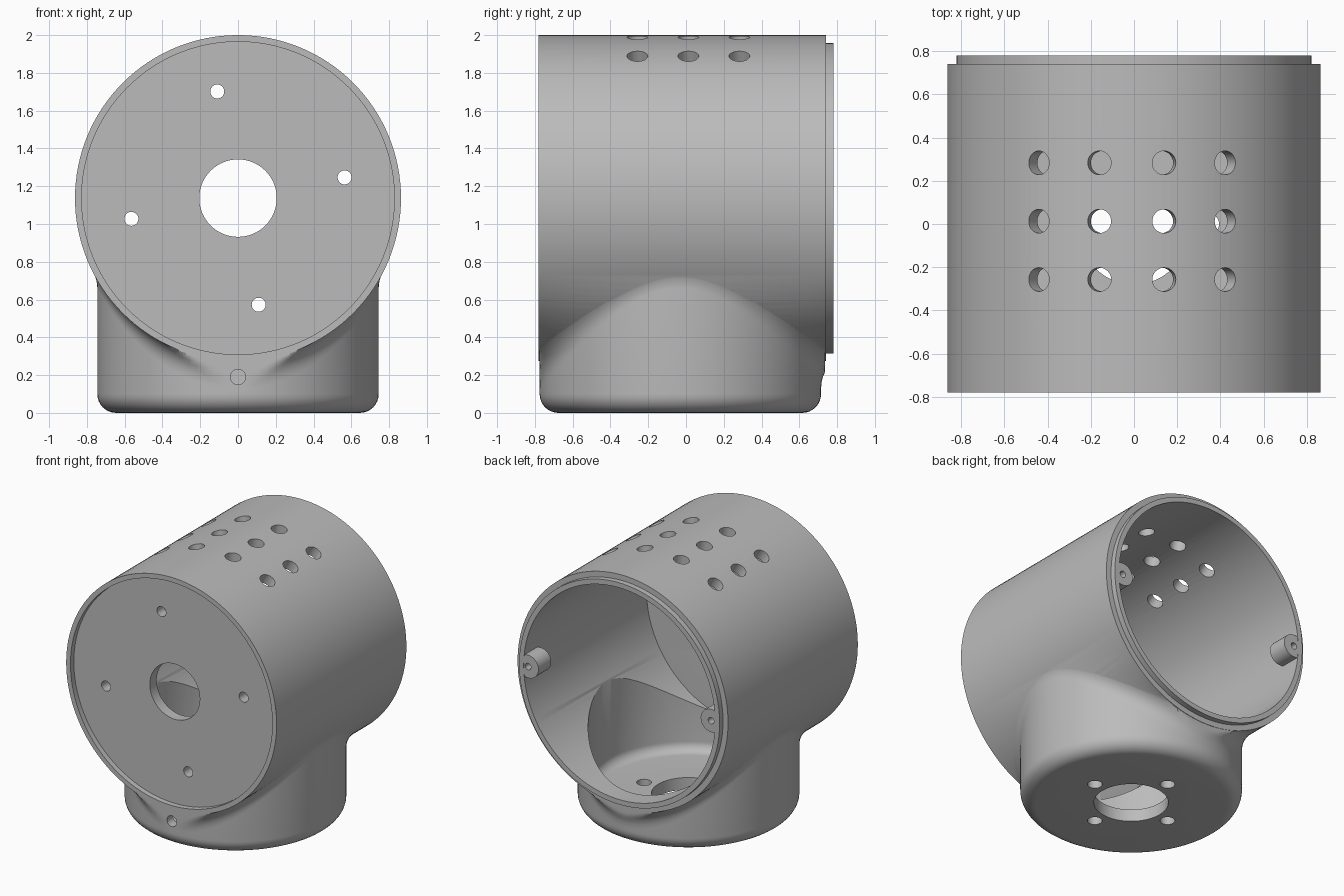
import bpy
import bmesh
from math import sin, cos, tan, atan, pi, radians, sqrt
from mathutils import Vector, Matrix

if "Cube" in bpy.data.objects:
    bpy.data.objects.remove(bpy.data.objects["Cube"])

grey = bpy.data.materials.new("grey_plastic")
grey.use_nodes = True
grey.diffuse_color = (0.5, 0.5, 0.5, 1)
grey.node_tree.nodes["Principled BSDF"].inputs["Base Color"].default_value = (0.5, 0.5, 0.5, 1)

MID = 1.137          # height of the barrel axis
BARREL = 0.863       # barrel outer radius
CUP = 0.745          # cup outer radius
CUP_Y = -0.03        # cup axis
BLEND = 0.15         # radius of the blend between cup and barrel
X, Y, Z = Vector((1, 0, 0)), Vector((0, 1, 0)), Vector((0, 0, 1))


def finish(name, bm):
    bmesh.ops.recalc_face_normals(bm, faces=bm.faces)
    mesh = bpy.data.meshes.new(name)
    bm.to_mesh(mesh)
    bm.free()
    mesh.materials.append(grey)
    obj = bpy.data.objects.new(name, mesh)
    bpy.context.collection.objects.link(obj)
    return obj


def rod(name, radius, start, axis, length, sides=32):
    """Solid cylinder from a start point along an axis."""
    bm = bmesh.new()
    centre = Vector(start) + axis * (length / 2)
    turn = axis.to_track_quat('Z', 'Y').to_matrix().to_4x4()
    bmesh.ops.create_cone(bm, cap_ends=True, segments=sides, radius1=radius,
                          radius2=radius, depth=length,
                          matrix=Matrix.Translation(centre) @ turn)
    return finish(name, bm)


def loft(name, profile, sides=128):
    """Closed solid around the cup axis; profile(angle) gives (radius, height)."""
    bm = bmesh.new()
    columns = []
    for i in range(sides):
        a = 2 * pi * i / sides
        columns.append([bm.verts.new((r * cos(a),
                                      min(max(CUP_Y + r * sin(a), -0.775), 0.737), z))
                        for r, z in profile(a)])
    for i, col in enumerate(columns):
        nxt = columns[(i + 1) % sides]
        for j in range(len(col) - 1):
            bm.faces.new((col[j], nxt[j], nxt[j + 1], col[j + 1]))
    bm.faces.new([c[0] for c in columns])
    bm.faces.new([c[-1] for c in columns])
    return finish(name, bm)


def combine(target, other, operation):
    mod = target.modifiers.new("combine", 'BOOLEAN')
    mod.operation = operation
    mod.solver = 'EXACT'
    mod.object = other
    bpy.context.view_layer.objects.active = target
    bpy.ops.object.modifier_apply(modifier=mod.name)
    bpy.data.objects.remove(other)


def rounded_base(radius, floor, fillet):
    steps = [pi / 2 * k / 8 for k in range(9)]
    return [(radius - fillet + fillet * sin(t), floor + fillet - fillet * cos(t))
            for t in steps]


def cup_outer(a):
    """Rounded base, straight wall, then a curve that flows into the barrel."""
    def under(r):
        return MID - sqrt(BARREL ** 2 - (r * cos(a)) ** 2)
    x = CUP * cos(a)
    slope = atan(abs(x) * abs(cos(a)) / sqrt(BARREL ** 2 - x * x))
    reach = BLEND * tan((pi / 2 - slope) / 2)
    corner = under(CUP)
    end = CUP + reach * cos(slope)
    pts = rounded_base(CUP, 0, 0.1)
    for k in range(9):
        t = k / 8
        pts.append((CUP + (end - CUP) * t * t,
                    (1 - t) ** 2 * (corner - reach) + 2 * t * (1 - t) * corner
                    + t * t * (under(end) + 0.006)))
    return pts + [(0.6, 0.9)]


def cup_inner(a):
    return rounded_base(0.675, 0.09, 0.07) + [(0.675, 0.85)]


# Barrel with its rear lip, joined to the cup
housing = rod("lamp_housing", BARREL, (0, -0.78, MID), Y, 1.52, 128)
combine(housing, rod("rear_lip", 0.822, (0, 0.5, MID), Y, 0.28, 128), 'UNION')
combine(housing, loft("cup", cup_outer), 'UNION')

# Hollow interior
combine(housing, rod("bore", 0.785, (0, -0.66, MID), Y, 2, 128), 'DIFFERENCE')
combine(housing, loft("cup_hollow", cup_inner), 'DIFFERENCE')

# Front plate set back behind a thin rim
combine(housing, rod("front_plate", 0.805, (0, -0.76, MID), Y, 0.1, 128), 'UNION')
combine(housing, rod("front_recess", 0.828, (0, -0.9, MID), Y, 0.16, 128), 'DIFFERENCE')

# Screw bosses inside the rear lip
for side in (-1, 1):
    boss = rod("boss", 0.085, (side * 0.75, 0.63, MID), Y, 0.148)
    combine(boss, rod("boss_limit", 0.81, (0, 0.5, MID), Y, 0.5, 128), 'INTERSECT')
    combine(housing, boss, 'UNION')
    combine(housing, rod("boss_hole", 0.024, (side * 0.75, 0.68, MID), Y, 0.3, 16), 'DIFFERENCE')

# Openings in the front plate and the cup floor, each with four screw holes
combine(housing, rod("front_opening", 0.205, (0, -0.9, MID), Y, 0.4, 64), 'DIFFERENCE')
combine(housing, rod("floor_opening", 0.25, (0, CUP_Y, -0.1), Z, 0.3, 64), 'DIFFERENCE')
for quarter in range(4):
    a = radians(11 + 90 * quarter)
    combine(housing, rod("front_screw", 0.037, (0.575 * cos(a), -0.9, MID + 0.575 * sin(a)),
                         Y, 0.4), 'DIFFERENCE')
    a = radians(5 + 90 * quarter)
    combine(housing, rod("floor_screw", 0.05, (0.345 * cos(a), CUP_Y + 0.345 * sin(a), -0.1),
                         Z, 0.3), 'DIFFERENCE')

# Small hole through the front of the cup
combine(housing, rod("cup_hole", 0.04, (0, -0.9, 0.19), Y, 0.3), 'DIFFERENCE')

# Three rows of radial vents on top
for row in range(3):
    for column in range(4):
        a = radians(20 * column - 30.7)
        out = Vector((sin(a), 0, cos(a)))
        start = Vector((0, 0.27 * row - 0.257, MID)) + out * 0.6
        combine(housing, rod("vent", 0.055, start, out, 0.4), 'DIFFERENCE')

bpy.ops.object.select_all(action='DESELECT')
housing.select_set(True)
bpy.context.view_layer.objects.active = housing
bpy.ops.object.shade_smooth_by_angle(angle=radians(30))
